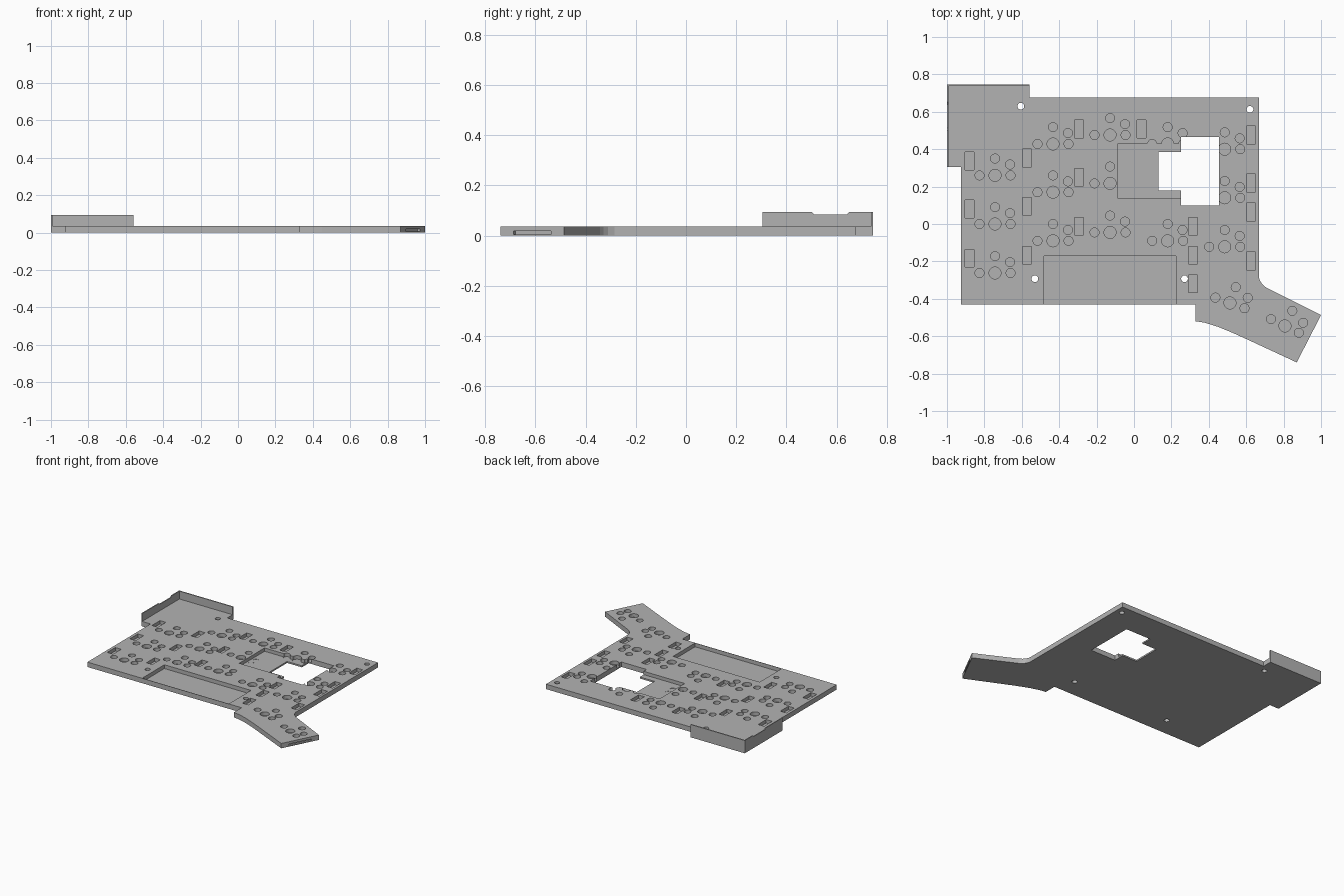
import bpy, bmesh
from math import cos, sin, radians, tau
from mathutils import Matrix, Vector

if "Cube" in bpy.data.objects:
    bpy.data.objects.remove(bpy.data.objects["Cube"])

TOP = 0.036
OVER = 0.06

grey = bpy.data.materials.new("grey plastic")
grey.use_nodes = True
colour = (0.45, 0.45, 0.45, 1)
grey.diffuse_color = colour
grey.node_tree.nodes["Principled BSDF"].inputs["Base Color"].default_value = colour


def prism(bm, points, z0, z1):
    """Vertical prism from a plan outline."""
    face = bm.faces.new([bm.verts.new((x, y, z0)) for x, y in points])
    ext = bmesh.ops.extrude_face_region(bm, geom=[face], use_keep_orig=True)
    moved = [v for v in ext["geom"] if isinstance(v, bmesh.types.BMVert)]
    bmesh.ops.translate(bm, verts=moved, vec=(0, 0, z1 - z0))


def rect(x0, y0, x1, y1):
    return [(x0, y0), (x1, y0), (x1, y1), (x0, y1)]


def circle(x, y, r, n=28):
    return [(x + r * cos(tau * i / n), y + r * sin(tau * i / n)) for i in range(n)]


def make(name, bm):
    bmesh.ops.recalc_face_normals(bm, faces=bm.faces[:])
    mesh = bpy.data.meshes.new(name)
    bm.to_mesh(mesh)
    bm.free()
    mesh.materials.append(grey)
    obj = bpy.data.objects.new(name, mesh)
    bpy.context.scene.collection.objects.link(obj)
    return obj


def from_prisms(name, outlines, z0, z1):
    bm = bmesh.new()
    for points in outlines:
        prism(bm, points, z0, z1)
    return make(name, bm)


def cut(target, cutter):
    """Subtract the cutter, keep the result and discard the cutter."""
    mod = target.modifiers.new(cutter.name, "BOOLEAN")
    mod.operation = "DIFFERENCE"
    mod.solver = "EXACT"
    mod.object = cutter
    depsgraph = bpy.context.evaluated_depsgraph_get()
    mesh = bpy.data.meshes.new_from_object(target.evaluated_get(depsgraph))
    target.modifiers.clear()
    target.data = mesh
    bpy.data.objects.remove(cutter)


# Plate outline with the angled thumb wing
outline = [(-1, 0.745), (-0.56, 0.745), (-0.56, 0.675), (0.667, 0.675),
           (0.667, -0.285), (0.677, -0.31), (0.692, -0.328), (0.71, -0.342),
           (1, -0.487), (0.87, -0.74), (0.62, -0.624), (0.53, -0.583),
           (0.45, -0.55), (0.38, -0.528), (0.33, -0.52), (0.33, -0.43),
           (-0.925, -0.43), (-0.925, 0.305), (-1, 0.305)]
plate = from_prisms("base_plate", [outline], 0, TOP)

# Switch sockets: centre post, two side posts and two pins each
keys = [(-0.743, y, 0) for y in (0.26, 0, -0.262)]
keys += [(-0.433, y, 0) for y in (0.428, 0.17, -0.09)]
keys += [(-0.128, y, 0) for y in (0.476, 0.217, -0.045)]
keys += [(0.18, y, 0) for y in (0.428, -0.09)]
keys += [(0.485, y, 0) for y in (0.4, 0.14, -0.122)]
keys += [(0.513, -0.422, -20), (0.807, -0.545, -26)]
socket = [(0, 0, 0.032), (-0.083, 0, 0.024), (0.083, 0, 0.024),
          (0, 0.09, 0.024), (0.08, 0.058, 0.024)]
holes = []
for kx, ky, angle in keys:
    turn = Matrix.Rotation(radians(angle), 2)
    for dx, dy, r in socket:
        p = turn @ Vector((dx, dy))
        holes.append(circle(kx + p.x, ky + p.y, r))
cut(plate, from_prisms("socket_cutter", holes, 0.010, OVER))

# Rectangular component slots
slots = {-0.88: (0.337, 0.08, -0.182), -0.572: (0.353, 0.096, -0.166),
         -0.294: (0.508, 0.249, -0.011), 0.04: (0.508,),
         0.316: (-0.013, -0.166, -0.32), 0.626: (0.476, 0.219, 0.064, -0.198)}
boxes = [rect(x - 0.024, y - 0.047, x + 0.024, y + 0.047)
         for x, ys in slots.items() for y in ys]
cut(plate, from_prisms("slot_cutter", boxes, 0.0105, OVER))

# Battery tray and controller pocket
cut(plate, from_prisms("battery_cutter", [rect(-0.48, -0.427, 0.225, -0.17)], 0.008, OVER))
cut(plate, from_prisms("controller_cutter", [rect(-0.085, 0.135, 0.26, 0.43)], 0.0115, OVER))

# Stepped window and screw holes through the plate
window = [(0.25, 0.465), (0.455, 0.465), (0.455, 0.1), (0.25, 0.1),
          (0.25, 0.18), (0.13, 0.18), (0.13, 0.385), (0.25, 0.385)]
cut(plate, from_prisms("window_cutter", [window], -0.05, OVER))
screws = [circle(x, y, 0.018) for x, y in
          ((-0.605, 0.63), (0.62, 0.613), (-0.53, -0.293), (0.27, -0.293))]
cut(plate, from_prisms("screw_cutter", screws, -0.05, OVER))

# Shallow slot in the end of the thumb wing
a, b = Vector((0.974, -0.537)), Vector((0.897, -0.687))
side = Vector((0.89, -0.45)) * 0.015
end_slot = [a + side, b + side, b - side, a - side]
cut(plate, from_prisms("end_slot_cutter", [end_slot], 0.005, 0.019))

# Corner walls: back one straight, left one with a dip in its top edge
HIGH, LOW = 0.094, 0.084
from_prisms("back_wall", [rect(-1, 0.737, -0.56, 0.745)], TOP, HIGH)
profile = [(0.305, TOP), (0.737, TOP), (0.737, HIGH), (0.652, HIGH),
           (0.64, LOW), (0.512, LOW), (0.5, HIGH), (0.305, HIGH)]
bm = bmesh.new()
prism(bm, profile, 0, 0.007)
bm.transform(Matrix(((0, 0, 1, -1), (1, 0, 0, 0), (0, 1, 0, 0), (0, 0, 0, 1))))
make("left_wall", bm)
